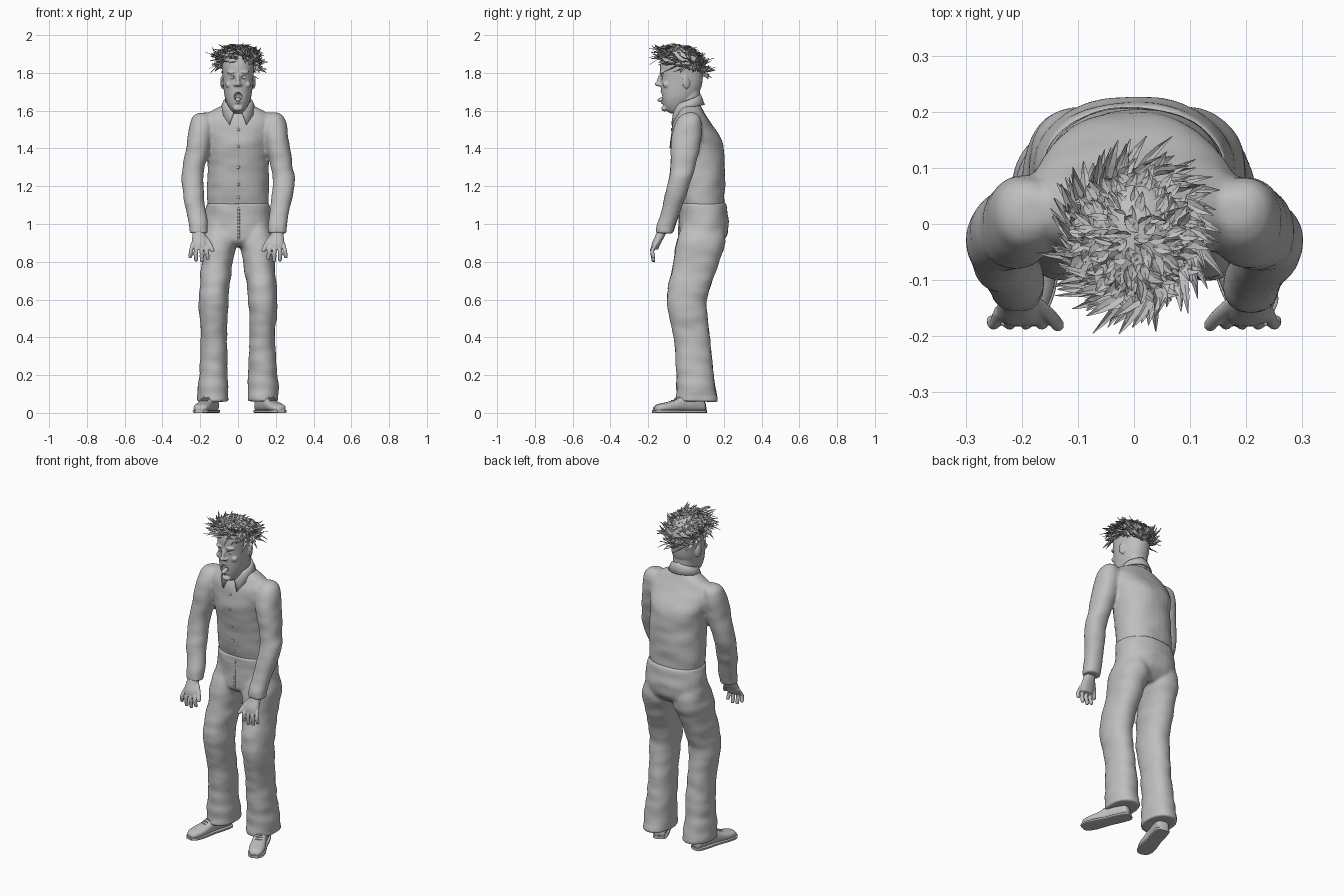
import bpy, bmesh, math, random
from mathutils import Vector, Matrix, noise

random.seed(4)
old = bpy.data.objects.get("Cube")
if old:
    bpy.data.objects.remove(old, do_unlink=True)

grey = bpy.data.materials.new("stone_grey")
grey.use_nodes = True
tone = (0.52, 0.52, 0.52, 1)
grey.diffuse_color = tone
grey.node_tree.nodes["Principled BSDF"].inputs["Base Color"].default_value = tone


def spline(a, b, c, d, t):
    return 0.5 * (2*b + (c - a)*t + (2*a - 5*b + 4*c - d)*t*t + (3*b - a - 3*c + d)*t**3)


def loft(bm, sections, power=2.2, side=1, matrix=Matrix(), steps=4, n=28):
    """Closed skin through level sections: (height, centre x, front, back, half width)."""
    rows = []
    last = len(sections) - 1
    for i in range(last):
        quad = [sections[max(0, min(last, i + k))] for k in (-1, 0, 1, 2)]
        for k in range(steps):
            rows.append([spline(*v, k / steps) for v in zip(*quad)])
    rows.append(sections[-1])
    rings = []
    for z, cx, front, back, rx in rows:
        ring = []
        for k in range(n):
            a = math.tau * k / n
            c, s = math.cos(a), math.sin(a)
            x = cx*side + rx * math.copysign(abs(c) ** (2/power), c)
            y = (front + back)/2 + (back - front)/2 * math.copysign(abs(s) ** (2/power), s)
            ring.append(bm.verts.new(matrix @ Vector((x, y, z))))
        rings.append(ring)
    for low, high in zip(rings, rings[1:]):
        for k in range(n):
            bm.faces.new((low[k], low[k-1], high[k-1], high[k]))
    bm.faces.new(rings[0])
    bm.faces.new(rings[-1])


def ball(bm, centre, radii, tilt=0, turn=0):
    m = (Matrix.Translation(centre) @ Matrix.Rotation(turn, 4, 'Z')
         @ Matrix.Rotation(tilt, 4, 'X') @ Matrix.Diagonal((*radii, 1)))
    bmesh.ops.create_uvsphere(bm, u_segments=20, v_segments=12, radius=1, matrix=m)


def finish(name, bm, smooth=True, closed=True):
    if closed:
        bmesh.ops.recalc_face_normals(bm, faces=bm.faces)
    me = bpy.data.meshes.new(name)
    bm.to_mesh(me)
    bm.free()
    ob = bpy.data.objects.new(name, me)
    bpy.context.collection.objects.link(ob)
    me.materials.append(grey)
    for p in me.polygons:
        p.use_smooth = smooth
    return ob


def apply(ob, kind, **settings):
    mod = ob.modifiers.new(kind.title(), kind)
    for key, value in settings.items():
        setattr(mod, key, value)
    bpy.context.view_layer.objects.active = ob
    bpy.ops.object.modifier_apply(modifier=mod.name)


def fuse(ob, voxel, rounds, folds=0):
    """Melt overlapping volumes into one soft skin, with faint cloth folds."""
    apply(ob, 'REMESH', mode='VOXEL', voxel_size=voxel, use_smooth_shade=True)
    apply(ob, 'SMOOTH', factor=0.5, iterations=rounds)
    if folds:
        moves = [v.normal * folds * noise.noise(Vector((v.co.x*9, v.co.y*9, v.co.z*17)))
                 for v in ob.data.vertices]
        for v, move in zip(ob.data.vertices, moves):
            v.co += move


def front_of(ob, x, z):
    return min(v.co.y for v in ob.data.vertices
               if abs(v.co.x - x) < 0.015 and abs(v.co.z - z) < 0.015)


# Shirt: trunk and both sleeves
bm = bmesh.new()
loft(bm, [(1.04, 0, -.02, .19, .155), (1.1, 0, -.03, .2, .163), (1.2, 0, -.05, .207, .165),
          (1.3, 0, -.065, .205, .163), (1.4, 0, -.083, .2, .168), (1.45, 0, -.083, .188, .18),
          (1.5, 0, -.075, .157, .19), (1.55, 0, -.065, .12, .19), (1.585, 0, -.05, .1, .16),
          (1.61, 0, -.04, .088, .115), (1.635, 0, -.03, .075, .065)])
for s in (1, -1):
    loft(bm, [(1.59, .18, -.005, .05, .03), (1.565, .19, -.04, .075, .052),
              (1.5, .197, -.07, .085, .065), (1.4, .212, -.08, .07, .064),
              (1.3, .233, -.082, .048, .058), (1.24, .242, -.092, .032, .058),
              (1.15, .235, -.112, .0, .056), (1.05, .218, -.135, -.035, .052),
              (1.0, .212, -.152, -.055, .05), (.95, .208, -.162, -.068, .05)], side=s)
shirt = finish("shirt", bm)
fuse(shirt, 0.009, 5, 0.005)

# Trousers: seat and both legs
bm = bmesh.new()
loft(bm, [(1.11, 0, -.04, .21, .17), (1.07, 0, -.038, .217, .173), (1.02, 0, -.035, .226, .178),
          (.95, 0, -.04, .221, .188), (.91, 0, -.035, .2, .18), (.88, 0, .0, .15, .12)])
for s in (1, -1):
    loft(bm, [(1.0, .09, -.02, .2, .08), (.9, .102, -.05, .208, .096), (.8, .112, -.066, .175, .084),
              (.7, .122, -.088, .14, .08), (.6, .13, -.102, .11, .078), (.5, .131, -.086, .115, .073),
              (.4, .127, -.066, .126, .069), (.25, .13, -.052, .142, .074),
              (.12, .132, -.052, .158, .081), (.06, .132, -.056, .168, .083)], side=s)
trousers = finish("trousers", bm)
fuse(trousers, 0.009, 5, 0.006)

# Shirt buttons and trouser fly
bm = bmesh.new()
for z in (1.5, 1.41, 1.3, 1.21, 1.14):
    ball(bm, (0.002, front_of(shirt, 0, z), z), (.008, .004, .008))
finish("buttons", bm)
bm = bmesh.new()
for k in range(9):
    z = .93 + k*.018
    ball(bm, (.004, front_of(trousers, 0, z) + .001, z), (.006, .004, .014))
finish("fly_seam", bm)

# Folded collar with two points in front
bm = bmesh.new()
rows = []
for k in range(-16, 17):
    u = abs(k) / 16
    row = []
    for radius, reach, z in ((.067, .94, 1.69 - .07*u), (.075, .9, 1.675 - .09*u**2),
                             (.092, .84, 1.63 - .105*u**3)):
        a = math.pi * reach * k / 16
        row.append(bm.verts.new((radius*math.sin(a), .005 + radius*math.cos(a), z)))
    rows.append(row)
for a, b in zip(rows, rows[1:]):
    for j in range(2):
        bm.faces.new((a[j], b[j], b[j+1], a[j+1]))
collar = finish("collar", bm)
apply(collar, 'SOLIDIFY', thickness=0.006, offset=0)

# Head: skull, neck and features melted together
bm = bmesh.new()
loft(bm, [(1.585, 0, -.08, -.02, .02), (1.6, 0, -.104, .0, .036), (1.63, 0, -.12, .02, .054),
          (1.67, 0, -.128, .05, .069), (1.72, 0, -.133, .08, .077), (1.78, 0, -.135, .09, .082),
          (1.84, 0, -.137, .09, .086), (1.89, 0, -.125, .075, .08), (1.92, 0, -.1, .05, .06),
          (1.94, 0, -.05, .01, .02)])
loft(bm, [(1.54, 0, -.03, .08, .06), (1.63, 0, -.045, .075, .06), (1.74, 0, -.04, .075, .06)])
ball(bm, (0, -.137, 1.765), (.011, .016, .036), tilt=-.3)
ball(bm, (0, -.149, 1.741), (.014, .017, .013))
ball(bm, (0, -.113, 1.612), (.028, .018, .016))
for s in (1, -1):
    ball(bm, (s*.013, -.138, 1.737), (.01, .013, .009))
    ball(bm, (s*.034, -.125, 1.803), (.027, .014, .009), turn=s*.25)
    ball(bm, (s*.048, -.105, 1.738), (.02, .018, .018))
    ball(bm, (s*.085, .0, 1.75), (.007, .021, .035), tilt=.15, turn=s*.3)
for k in range(16):
    a = math.tau * k / 16
    ball(bm, (.026*math.cos(a), -.126 + .02*abs(math.cos(a)), 1.673 + .028*math.sin(a)), (.009,) * 3)
head = finish("head", bm)
fuse(head, 0.0045, 3)

# Open mouth and eye sockets are carved out
bm = bmesh.new()
ball(bm, (0, -.135, 1.673), (.022, .04, .024))
for s in (1, -1):
    ball(bm, (s*.033, -.137, 1.776), (.019, .02, .01))
cutter = finish("face_cutter", bm)
cutter.hide_render = True
apply(head, 'BOOLEAN', operation='DIFFERENCE', object=cutter, solver='EXACT')
bpy.data.objects.remove(cutter, do_unlink=True)
bm = bmesh.new()
ball(bm, (0, -.125, 1.66), (.014, .026, .012), tilt=.25)
finish("tongue", bm)
bm = bmesh.new()
for s in (1, -1):
    ball(bm, (s*.033, -.114, 1.776), (.014, .013, .012))
finish("eyes", bm)


def finger(bm, points, r, side):
    stops = [(z, x, y - r, y + r, r) for x, y, z in points]
    x, y, z = points[-1]
    stops.append((z - r*.7, x, y - r*.5, y + r*.5, r*.5))
    loft(bm, stops, power=2, side=side, n=12)


# Hands and shoes
for s, label, yaw in ((1, "left", .42), (-1, "right", .27)):
    bm = bmesh.new()
    loft(bm, [(1.0, .209, -.14, -.09, .028), (.945, .207, -.16, -.108, .034),
              (.9, .203, -.18, -.132, .042), (.865, .2, -.183, -.148, .036)], side=s, n=20)
    for i, drop in enumerate((.012, 0, .003, .02)):
        x = .168 + .024*i
        finger(bm, [(x, -.155, .9), (x - .003 + .004*i, -.178, .86),
                    (x - .008 + .007*i, -.172, .806 + drop)], .0105, s)
    finger(bm, [(.18, -.135, .94), (.152, -.16, .9), (.136, -.18, .862)], .012, s)
    fuse(finish(label + "_hand", bm), 0.0045, 2)

    place = (Matrix.Translation((s*.162, -.018, 0)) @ Matrix.Rotation(s*yaw, 4, 'Z')
             @ Matrix.Rotation(math.pi/2, 4, 'X'))
    shape = [(-.125, .02, .04), (-.11, .034, .075), (-.05, .038, .1), (0, .037, .092),
             (.05, .041, .068), (.1, .044, .054), (.14, .036, .045), (.158, .018, .03)]
    bm = bmesh.new()
    loft(bm, [(t, 0, .005, h, w) for t, w, h in shape], power=2.4, matrix=place)
    for k in range(4):
        lace = place @ Vector((0, .088 - .0075*k, .012 + .015*k))
        ball(bm, lace, (.02, .004, .004), turn=s*yaw)
    finish(label + "_shoe", bm)
    bm = bmesh.new()
    loft(bm, [(t*1.03, 0, 0, .016, w + .004) for t, w, h in shape], power=6, matrix=place)
    sole = finish(label + "_sole", bm)
    bpy.context.view_layer.objects.active = sole
    sole.select_set(True)
    bpy.ops.object.shade_smooth_by_angle(angle=math.radians(35))
    sole.select_set(False)


def leaf(bm, base, way, length, width, bend):
    """Pointed leaf, creased along its midrib."""
    way = way.normalized()
    across = way.cross(Vector((random.uniform(-.6, .6), random.uniform(-.6, .6), 1))).normalized()
    lift = across.cross(way)
    rows = []
    for t in (0, .25, .5, .75, 1):
        mid = base + way*length*t + bend*length*t*t
        half = across * width * (math.sin(math.pi * t**.85) * .5 + .04)
        pts = (mid - half, mid - lift*width*.15, mid + half)
        rows.append([bm.verts.new((p.x, p.y, min(p.z, 2))) for p in pts])
    for a, b in zip(rows, rows[1:]):
        for j in range(2):
            bm.faces.new((a[j], a[j+1], b[j+1], b[j]))


# Wreath: leaves swirling clockwise, higher at the brow
bm = bmesh.new()
for k in range(170):
    a = math.tau * (k + random.random()) / 170
    out = Vector((math.cos(a), math.sin(a), 0))
    swirl = Vector((out.y, -out.x, 0))
    y = -.02 + .1*out.y
    base = Vector((.09*out.x, y, 1.86 - .36*(y + .02) + random.uniform(-.035, .03)))
    way = out*random.uniform(.3, .9) + swirl*random.uniform(.3, 1.1)
    way.z = random.uniform(-.5, .85)
    bend = swirl*random.uniform(-.1, .35) + Vector((0, 0, random.uniform(-.25, .25)))
    leaf(bm, base, way, random.uniform(.045, .092), random.uniform(.012, .022), bend)
finish("wreath_leaves", bm, smooth=False, closed=False)

# Small overlapping leaves covering the crown
bm = bmesh.new()
for k in range(190):
    a = k * 2.4
    r = .1 * math.sqrt(k / 190)
    out = Vector((math.cos(a), math.sin(a), 0))
    base = out*r + Vector((0, -.025, 1.948 - 4.5*r*r - .2*r*out.y))
    way = out + Vector((random.uniform(-1, 1), random.uniform(-1, 1), random.uniform(-.3, .25)))
    leaf(bm, base, way, random.uniform(.025, .045), random.uniform(.014, .022), Vector((0, 0, -.1)))
finish("crown_leaves", bm, smooth=False, closed=False)
